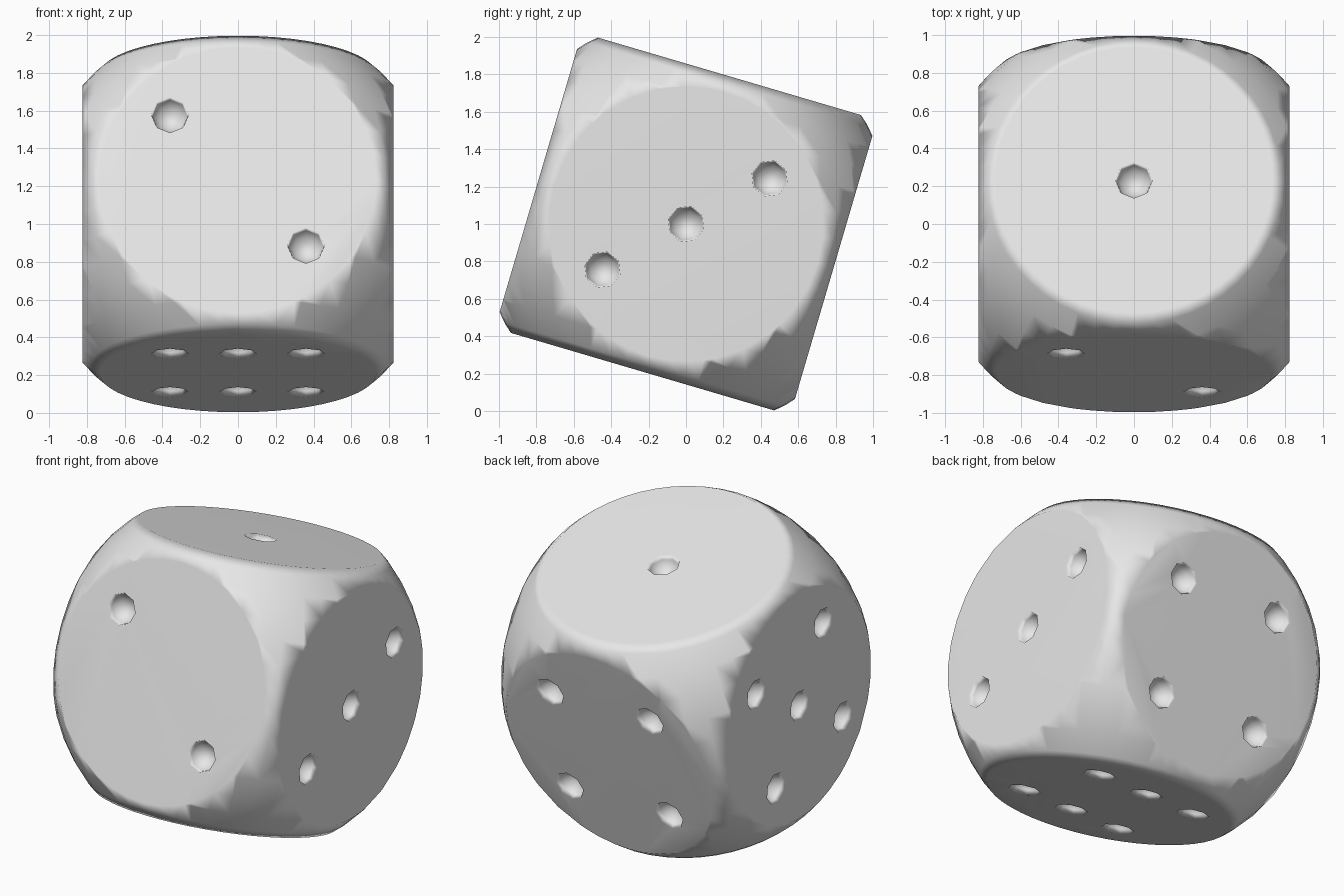
import bpy, bmesh
from math import radians
from mathutils import Matrix, Vector

if "Cube" in bpy.data.objects:
    bpy.data.objects.remove(bpy.data.objects["Cube"])

HALF = 0.823        # centre to flat face
RIM = 0.737         # radius of each flat round face
BALL = (HALF ** 2 + RIM ** 2) ** 0.5
PIP = 0.1
GAP = 0.36          # pip spacing
TILT = radians(-16.4)

grey = bpy.data.materials.new("light_grey")
grey.use_nodes = True
grey.diffuse_color = (0.8, 0.8, 0.8, 1)
grey.node_tree.nodes["Principled BSDF"].inputs["Base Color"].default_value = (0.8, 0.8, 0.8, 1)


def make_object(name, bm):
    mesh = bpy.data.meshes.new(name)
    for face in bm.faces:
        face.smooth = True
    bm.to_mesh(mesh)
    bm.free()
    mesh.materials.append(grey)
    obj = bpy.data.objects.new(name, mesh)
    bpy.context.collection.objects.link(obj)
    return obj


X, Y, Z = Vector((1, 0, 0)), Vector((0, 1, 0)), Vector((0, 0, 1))
diagonal = [(-1, -1), (1, 1)]
corners = diagonal + [(-1, 1), (1, -1)]

# Each face: outward normal, two in-plane axes, pip places
faces = [
    (Z, X, Y, [(0, 0)]),
    (-Y, X, Z, [(-1, 1), (1, -1)]),
    (X, Y, Z, diagonal + [(0, 0)]),
    (Y, X, Z, corners),
    (-X, Y, Z, corners + [(0, 0)]),
    (-Z, X, Y, corners + [(0, -1), (0, 1)]),
]

# Body: ball sliced flat on six sides
bm = bmesh.new()
bmesh.ops.create_uvsphere(bm, u_segments=48, v_segments=24, radius=BALL)
for normal, *_ in faces:
    bmesh.ops.bisect_plane(bm, geom=bm.verts[:] + bm.edges[:] + bm.faces[:], dist=1e-5,
                           plane_co=normal * HALF, plane_no=normal, clear_outer=True)
    bmesh.ops.holes_fill(bm, edges=[e for e in bm.edges if e.is_boundary], sides=0)
bmesh.ops.recalc_face_normals(bm, faces=bm.faces[:])
die = make_object("die_body", bm)

# Pips: small balls scooped out of each face
bm = bmesh.new()
for normal, u, v, places in faces:
    turn = normal.to_track_quat('Z', 'Y').to_matrix().to_4x4()
    for a, b in places:
        centre = normal * (HALF + 0.005) + u * a * GAP + v * b * GAP
        bmesh.ops.create_uvsphere(bm, u_segments=8, v_segments=8, radius=PIP,
                                  matrix=Matrix.Translation(centre) @ turn)
cutter = make_object("pip_cutter", bm)
cutter.hide_render = True

scoop = die.modifiers.new("pips", 'BOOLEAN')
scoop.operation = 'DIFFERENCE'
scoop.solver = 'EXACT'
scoop.object = cutter
bpy.ops.object.select_all(action='DESELECT')
bpy.context.view_layer.objects.active = die
die.select_set(True)
bpy.ops.object.modifier_apply(modifier=scoop.name)
bpy.data.objects.remove(cutter)

# Soft shading that keeps the large faces flat
soft = die.modifiers.new("soft_shading", 'WEIGHTED_NORMAL')
soft.weight = 50
soft.keep_sharp = False

# Tipped back pose
die.rotation_euler.x = TILT
die.location.z = 1
